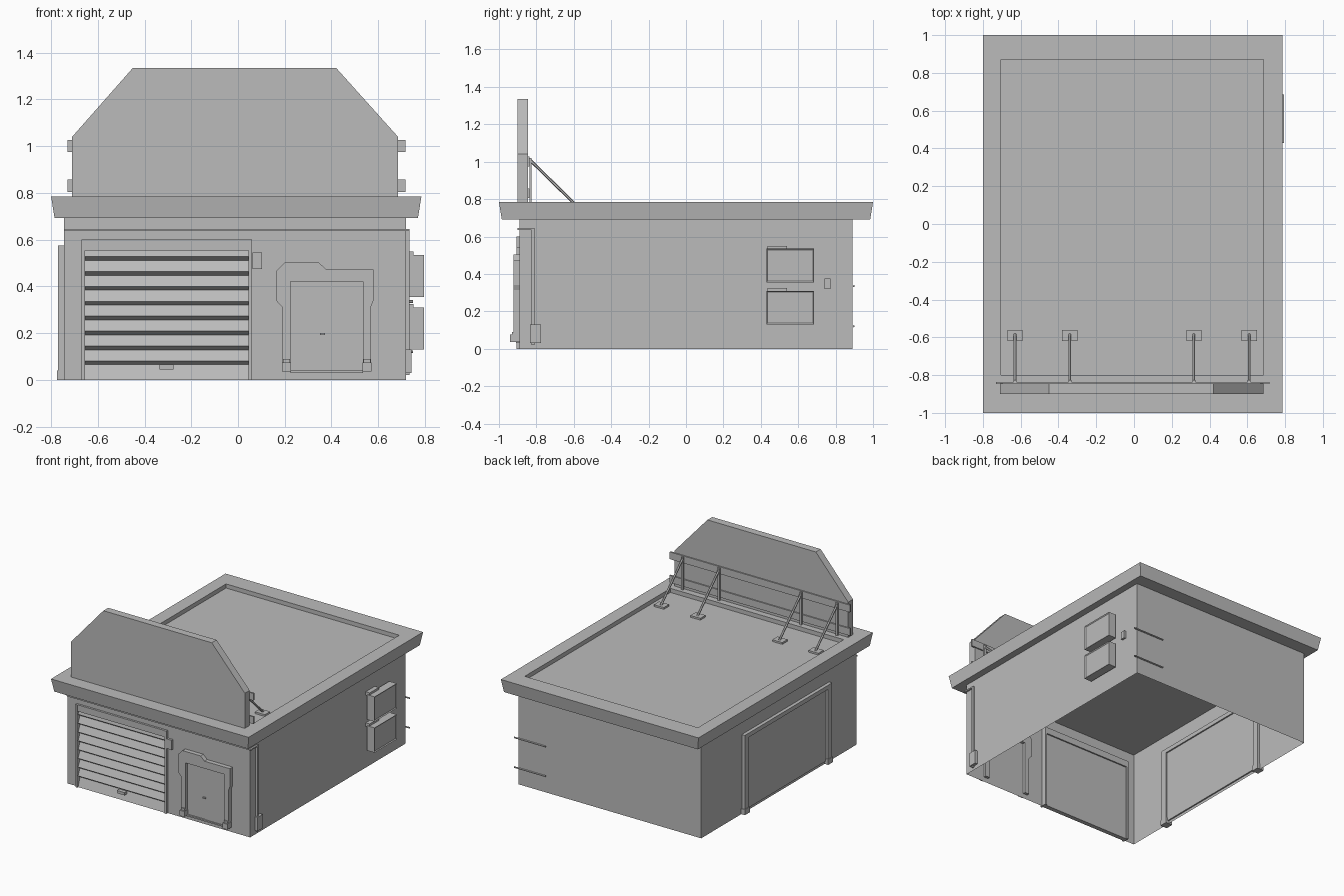
import bpy, bmesh
from mathutils import Vector

cube = bpy.data.objects.get("Cube")
if cube:
    bpy.data.objects.remove(cube, do_unlink=True)

grey = bpy.data.materials.new("plain_grey")
grey.use_nodes = True
GREY = (0.5, 0.5, 0.5, 1)
grey.diffuse_color = GREY
grey.node_tree.nodes["Principled BSDF"].inputs["Base Color"].default_value = GREY


def finish(name, bm, fix=True):
    if fix:
        bmesh.ops.recalc_face_normals(bm, faces=bm.faces)
    mesh = bpy.data.meshes.new(name)
    bm.to_mesh(mesh)
    bm.free()
    mesh.materials.append(grey)
    obj = bpy.data.objects.new(name, mesh)
    bpy.context.collection.objects.link(obj)
    return obj


def prism(name, pts, axis, a, b):
    """Extrude a 2D outline along x or y from a to b."""
    bm = bmesh.new()
    place = (lambda p, d: (d, p[0], p[1])) if axis == "x" else (lambda p, d: (p[0], d, p[1]))
    low = [bm.verts.new(place(p, a)) for p in pts]
    high = [bm.verts.new(place(p, b)) for p in pts]
    bm.faces.new(low)
    bm.faces.new(high)
    n = len(pts)
    for i in range(n):
        j = (i + 1) % n
        bm.faces.new((low[i], low[j], high[j], high[i]))
    return finish(name, bm)


def box(name, x0, x1, y0, y1, z0, z1):
    return prism(name, [(x0, z0), (x1, z0), (x1, z1), (x0, z1)], "y", y0, y1)


def rod(name, start, end, radius, sides=6):
    start, end = Vector(start), Vector(end)
    bm = bmesh.new()
    bmesh.ops.create_cone(bm, cap_ends=True, segments=sides, radius1=radius,
                          radius2=radius, depth=(end - start).length)
    turn = (end - start).to_track_quat("Z", "Y").to_matrix().to_4x4()
    turn.translation = (start + end) / 2
    bmesh.ops.transform(bm, matrix=turn, verts=bm.verts)
    return finish(name, bm)


# Wall shell, open below, with a garage opening in the front
L, R, F, B, TOP = -0.745, 0.72, -0.89, 0.89, 0.695
G0, G1, GTOP = -0.665, 0.055, 0.595
bm = bmesh.new()
front = [(L, 0), (G0, 0), (G0, GTOP), (G1, GTOP), (G1, 0), (R, 0), (R, TOP), (L, TOP)]
fv = [bm.verts.new((x, F, z)) for x, z in front]
bl, br, tr, tl = [bm.verts.new((x, B, z)) for x, z in ((L, 0), (R, 0), (R, TOP), (L, TOP))]
bm.faces.new(fv[::1])
bm.faces.new((br, bl, tl, tr))
bm.faces.new((fv[5], br, tr, fv[6]))
bm.faces.new((bl, fv[0], fv[7], tl))
finish("walls", bm, fix=False)

# Flared roof slab with a sunken deck
rings = [(-0.785, 0.77, -0.985, 0.985, 0.692), (-0.8, 0.785, -1, 1, 0.785),
         (-0.705, 0.685, -0.8, 0.87, 0.785), (-0.705, 0.685, -0.8, 0.87, 0.755)]
bm = bmesh.new()
loops = [[bm.verts.new(p) for p in ((x0, y0, z), (x1, y0, z), (x1, y1, z), (x0, y1, z))]
         for x0, x1, y0, y1, z in rings]
bm.faces.new(loops[0][::-1])
bm.faces.new(loops[-1])
for low, high in zip(loops, loops[1:]):
    for i in range(4):
        j = (i + 1) % 4
        bm.faces.new((low[i], low[j], high[j], high[i]))
finish("roof", bm, fix=False)

# Sign board with back rails and braces
prism("sign_board", [(-0.71, 0.785), (0.685, 0.785), (0.685, 1.04), (0.42, 1.335),
                     (-0.45, 1.335), (-0.71, 1.04)], "y", -0.9, -0.845)
for z in (0.805, 0.975):
    box("sign_rail", -0.73, 0.717, -0.848, -0.836, z, z + 0.052)
for x in (-0.63, -0.34, 0.317, 0.61):
    box("brace_post", x - 0.008, x + 0.008, -0.838, -0.825, 0.785, 1.02)
    rod("brace_strut", (x, -0.835, 1.01), (x, -0.585, 0.765), 0.008)
    box("brace_pad", x - 0.04, x + 0.04, -0.62, -0.56, 0.755, 0.768)

# Garage door: saw-tooth shutter, frame and handle
shutter = [(-0.865, 0.0), (-0.865, 0.575), (-0.885, 0.575)]
for k in range(8):
    z = 0.527 - k * 0.0637
    shutter += [(-0.897, z), (-0.875, z - 0.016)]
shutter += [(-0.897, 0.0)]
prism("garage_shutter", shutter, "x", G0 + 0.005, G1 - 0.005)
for x in (-0.67, 0.045):
    box("garage_post", x, x + 0.015, -0.907, -0.855, 0, 0.6)
box("garage_header", -0.655, 0.045, -0.905, -0.855, 0.553, 0.6)
box("garage_handle", -0.335, -0.275, -0.907, -0.88, 0.045, 0.065)
box("keypad", 0.063, 0.102, -0.907, F, 0.475, 0.545)

# Entry door with stepped surround
surround = [(0.19, 0.035), (0.19, 0.31), (0.163, 0.34), (0.163, 0.465), (0.2, 0.503),
            (0.345, 0.503), (0.377, 0.473), (0.58, 0.473), (0.58, 0.34), (0.57, 0.315),
            (0.57, 0.035), (0.535, 0.035), (0.535, 0.42), (0.225, 0.42), (0.225, 0.035)]
prism("door_surround", surround, "y", -0.922, -0.87)
box("door_threshold", 0.225, 0.535, -0.91, F, 0.03, 0.04)
box("door_leaf", 0.225, 0.535, -0.898, F, 0.04, 0.42)
seam = [(0.37, 0.42), (0.37, 0.3), (0.405, 0.27), (0.405, 0.16), (0.37, 0.13), (0.37, 0.04)]
prism("door_raised_leaf", seam + [(0.535, 0.04), (0.535, 0.42)], "y", -0.903, -0.895)
box("door_handle", 0.35, 0.372, -0.908, -0.897, 0.192, 0.2)
for x in (0.188, 0.533):
    box("door_foot", x, x + 0.039, -0.94, F, 0.035, 0.075)
    box("door_foot_cap", x + 0.004, x + 0.035, -0.93, F, 0.075, 0.09)

# Cable along the front, down the side to a junction box
box("front_cable", L, 0.735, -0.9, F, 0.636, 0.645)
box("side_cable", R, 0.733, -0.9, -0.81, 0.636, 0.645)
box("down_cable", R, 0.733, -0.825, -0.81, 0.02, 0.645)
box("junction_box", R, 0.742, -0.835, -0.775, 0.03, 0.13)

# Air units with recessed fronts, lids, and pipes round the back
for z in (0.13, 0.355):
    unit = box("air_unit", 0.735, 0.795, 0.43, 0.685, z, z + 0.18)
    bm = bmesh.new()
    bm.from_mesh(unit.data)
    bm.normal_update()
    face = [f for f in bm.faces if f.normal.x > 0.9]
    bmesh.ops.inset_region(bm, faces=face, thickness=0.01, depth=-0.006)
    bm.to_mesh(unit.data)
    bm.free()
    box("air_unit_mount", R, 0.74, 0.45, 0.665, z + 0.02, z + 0.16)
    box("air_unit_lid", R, 0.752, 0.435, 0.54, z + 0.17, z + 0.195)
box("pipe_box", R, 0.735, 0.74, 0.772, 0.32, 0.375)
for z in (0.335, 0.12):
    rod("back_pipe", (0.5, 0.897, z), (0.75, 0.897, z), 0.006)

# Side frame on the right wall
for y in (-0.575, 0.38):
    box("side_frame_post", -0.77, -0.725, y, y + 0.045, 0, 0.575)
    box("side_frame_foot", -0.774, -0.72, y - 0.006, y + 0.051, 0, 0.04)
box("side_frame_header", -0.77, -0.725, -0.53, 0.38, 0.545, 0.575)
box("side_frame_panel", -0.752, -0.735, -0.53, 0.38, 0.02, 0.545)
